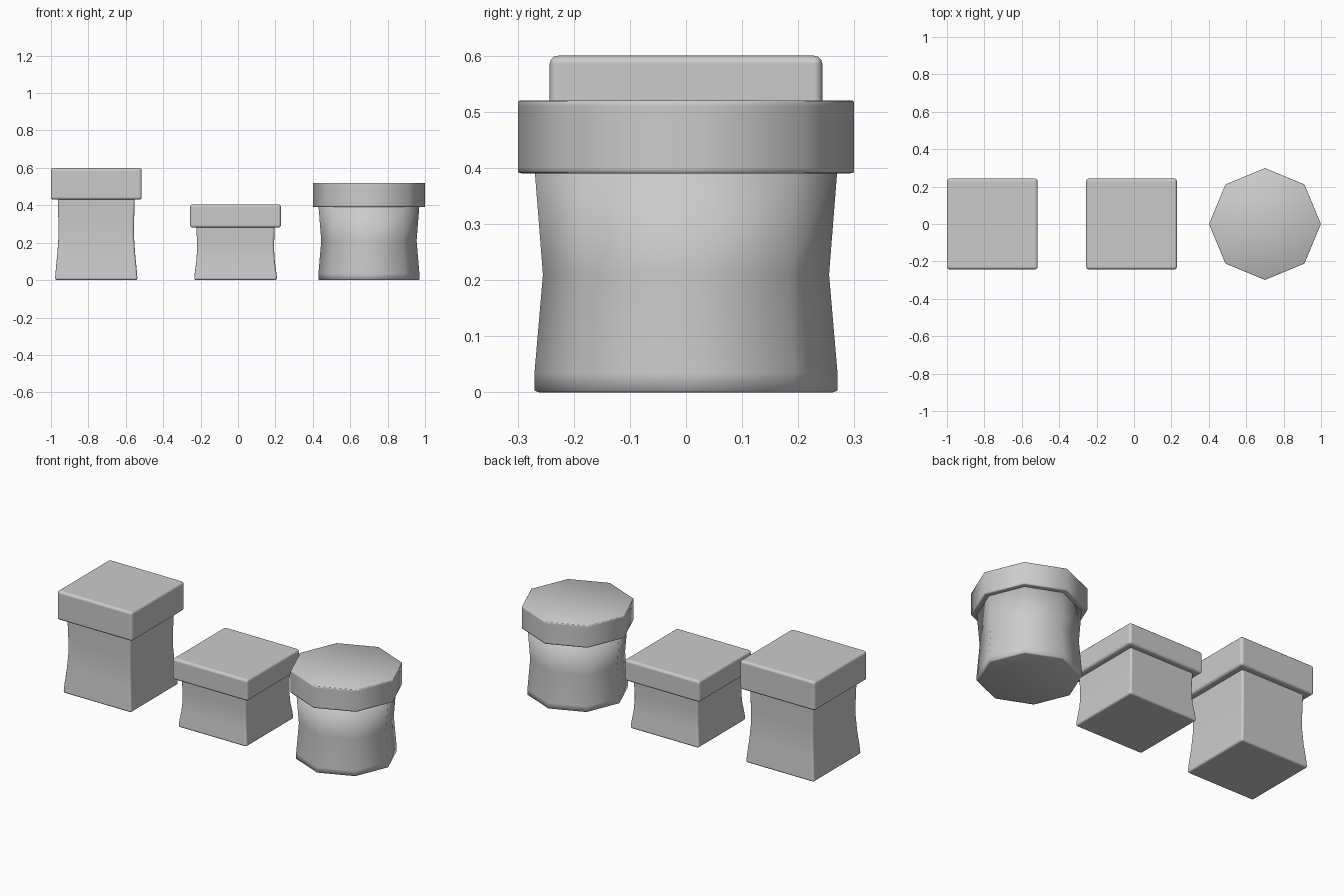
import bpy, bmesh, math

if "Cube" in bpy.data.objects:
    bpy.data.objects.remove(bpy.data.objects["Cube"])


def stack(name, x, sides, rings, bevel=0.0):
    """Closed solid from (radius, height) rings; square radii are half-widths."""
    bm = bmesh.new()
    loops = []
    for r, z in rings:
        if sides == 4:
            r *= math.sqrt(2)
            start = math.pi / 4
        else:
            start = 0
        loops.append([bm.verts.new((r * math.cos(start + 2 * math.pi * i / sides),
                                    r * math.sin(start + 2 * math.pi * i / sides), z))
                      for i in range(sides)])
    for a, b in zip(loops, loops[1:]):
        for i in range(sides):
            j = (i + 1) % sides
            bm.faces.new((a[i], a[j], b[j], b[i]))
    bm.faces.new(loops[0][::-1])
    bm.faces.new(loops[-1])
    mesh = bpy.data.meshes.new(name)
    bm.to_mesh(mesh)
    bm.free()
    mesh.shade_smooth()
    ob = bpy.data.objects.new(name, mesh)
    ob.location.x = x
    bpy.context.collection.objects.link(ob)
    if bevel:
        mod = ob.modifiers.new("soft_edges", 'BEVEL')
        mod.width = bevel
        mod.segments = 3
        mod.limit_method = 'ANGLE'
        mod.angle_limit = math.radians(40)
        mod.harden_normals = True
    return ob


# Tall square gift box
stack("tall_box_body", -0.758, 4,
      [(0.221, 0), (0.216, 0.06), (0.208, 0.14), (0.202, 0.23), (0.202, 0.30), (0.206, 0.44)], 0.012)
stack("tall_box_lid", -0.758, 4, [(0.243, 0.43), (0.243, 0.60)], 0.015)

# Short square gift box
stack("short_box_body", -0.013, 4,
      [(0.222, 0), (0.218, 0.04), (0.210, 0.10), (0.206, 0.16), (0.206, 0.20), (0.210, 0.29)], 0.012)
stack("short_box_lid", -0.013, 4, [(0.243, 0.28), (0.243, 0.405)], 0.015)

# Octagonal gift box
stack("round_box_body", 0.70, 8,
      [(0.262, 0), (0.27, 0.003), (0.27, 0.035), (0.255, 0.21), (0.27, 0.40)])
stack("round_box_lid", 0.70, 8,
      [(0.292, 0.39), (0.299, 0.392), (0.299, 0.40), (0.299, 0.51), (0.299, 0.518), (0.296, 0.52)])
